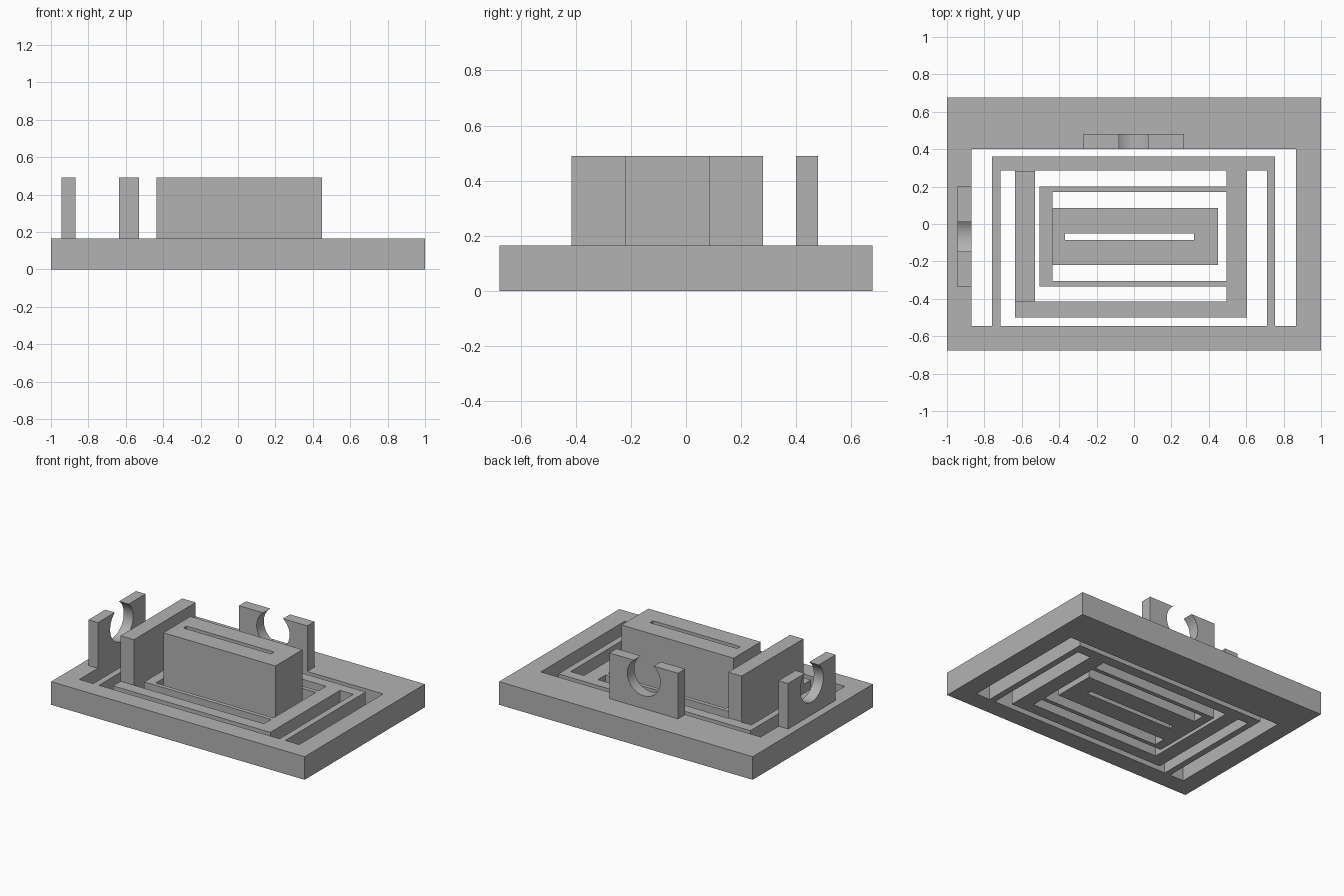
import bpy, bmesh, math
from mathutils import Vector

if "Cube" in bpy.data.objects:
    bpy.data.objects.remove(bpy.data.objects["Cube"], do_unlink=True)

PLATE_TOP, TOP = 0.165, 0.49

grey = bpy.data.materials.new("plain grey")
grey.use_nodes = True
grey.diffuse_color = (0.45, 0.45, 0.45, 1)
grey.node_tree.nodes["Principled BSDF"].inputs["Base Color"].default_value = (0.45, 0.45, 0.45, 1)


def prism(name, outline, push):
    """Extrude a closed 3D outline along a vector."""
    bm = bmesh.new()
    face = bm.faces.new([bm.verts.new(p) for p in outline])
    moved = bmesh.ops.extrude_face_region(bm, geom=[face], use_keep_orig=True)["geom"]
    bmesh.ops.translate(bm, vec=push, verts=[g for g in moved if isinstance(g, bmesh.types.BMVert)])
    bmesh.ops.recalc_face_normals(bm, faces=bm.faces)
    mesh = bpy.data.meshes.new(name)
    bm.to_mesh(mesh)
    bm.free()
    mesh.materials.append(grey)
    obj = bpy.data.objects.new(name, mesh)
    bpy.context.collection.objects.link(obj)
    return obj


def block(name, rect, z0, z1):
    x0, x1, y0, y1 = rect
    corners = [(x0, y0, z0), (x1, y0, z0), (x1, y1, z0), (x0, y1, z0)]
    return prism(name, corners, Vector((0, 0, z1 - z0)))


def cut(obj, rect):
    """Cut a rectangular opening straight down through an object."""
    cutter = block("cutter", rect, -0.2, 0.8)
    cutter.hide_render = True
    mod = obj.modifiers.new("opening", "BOOLEAN")
    mod.operation, mod.solver, mod.object = "DIFFERENCE", "EXACT", cutter
    bpy.context.view_layer.objects.active = obj
    bpy.ops.object.modifier_apply(modifier=mod.name)
    bpy.data.objects.remove(cutter, do_unlink=True)


def clamp(name, centre, along, push, half_width):
    """Upright plate with a round seat that opens at the top."""
    radius, seat_z, steps = 0.13, 0.386, 32
    lip = math.asin((TOP - seat_z) / radius)
    arc = []
    for i in range(steps + 1):
        a = lip - (math.pi + 2 * lip) * i / steps
        arc.append((radius * math.cos(a), seat_z + radius * math.sin(a)))
    arc[0], arc[-1] = (arc[0][0], TOP), (arc[-1][0], TOP)
    w = half_width
    profile = [(-w, TOP), (-w, PLATE_TOP), (w, PLATE_TOP), (w, TOP)] + arc
    outline = [Vector(centre) + Vector(along) * u + Vector((0, 0, z)) for u, z in profile]
    obj = prism(name, outline, Vector(push))
    bpy.ops.object.select_all(action="DESELECT")
    obj.select_set(True)
    bpy.context.view_layer.objects.active = obj
    bpy.ops.object.shade_smooth_by_angle(angle=math.radians(30))


# Flexure plate: nested three-sided channels, each around a tongue held on one side
plate = block("flexure_plate", (-1, 1, -0.677, 0.677), 0, PLATE_TOP)
channels = [
    ((-0.87, 0.865, -0.545, 0.40), (-0.76, 0.755, -0.545, 0.36)),
    ((-0.715, 0.71, -0.545, 0.285), (-0.635, 0.605, -0.50, 0.285)),
    ((-0.53, 0.495, -0.415, 0.285), (-0.505, 0.495, -0.335, 0.20)),
    ((-0.435, 0.495, -0.305, 0.17), (-0.435, 0.45, -0.22, 0.085)),
]
for (ox0, ox1, oy0, oy1), (tx0, tx1, ty0, ty1) in channels:
    sides = [(ox0, tx0, oy0, oy1), (tx1, ox1, oy0, oy1),
             (ox0, ox1, oy0, ty0), (ox0, ox1, ty1, oy1)]
    for side in sides:
        if side[1] > side[0] and side[3] > side[2]:
            cut(plate, side)

# Raised blocks on the moving stages
stage = block("centre_stage_block", (-0.435, 0.45, -0.22, 0.085), PLATE_TOP, TOP)
block("side_stage_wall", (-0.635, -0.53, -0.415, 0.28), PLATE_TOP, TOP)

# Slot through the centre stage and plate
for part in (stage, plate):
    cut(part, (-0.37, 0.32, -0.085, -0.05))

# Clamps on the outer frame
clamp("back_clamp", (-0.003, 0.40, 0), (1, 0, 0), (0, 0.08, 0), 0.27)
clamp("right_clamp", (-0.945, -0.068, 0), (0, 1, 0), (0.075, 0, 0), 0.268)
